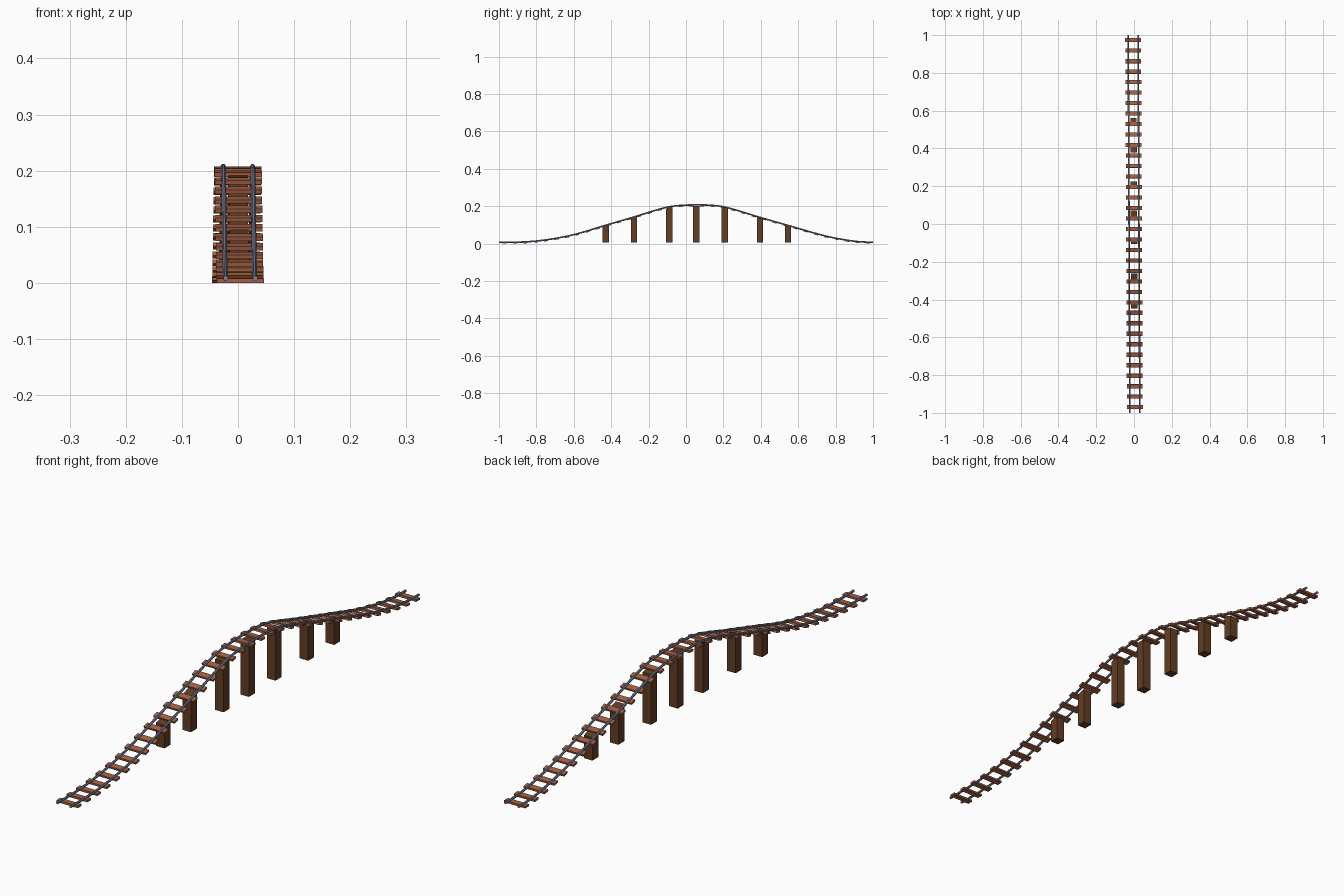
import bpy, bmesh, math
from mathutils import Vector, Matrix

if "Cube" in bpy.data.objects:
    bpy.data.objects.remove(bpy.data.objects["Cube"])

# Side profile of the track bed: (y, z)
PROFILE = [(-1, .004), (-.87, .005), (-.75, .016), (-.6, .044), (-.43, .094),
           (-.28, .138), (-.1, .191), (0, .202), (.12, .202), (.21, .191),
           (.39, .138), (.55, .092), (.75, .036), (.9, .009), (1, .004)]


def slope_at(i):
    a, b = PROFILE[max(i - 1, 0)], PROFILE[min(i + 1, len(PROFILE) - 1)]
    return 0 if i in (0, len(PROFILE) - 1) else (b[1] - a[1]) / (b[0] - a[0])


def height(y):
    """Smooth cubic interpolation of the profile."""
    y = min(max(y, -1), 1)
    for i in range(len(PROFILE) - 1):
        (y0, z0), (y1, z1) = PROFILE[i], PROFILE[i + 1]
        if y <= y1:
            h = y1 - y0
            t = (y - y0) / h
            return ((2*t**3 - 3*t**2 + 1) * z0 + (t**3 - 2*t**2 + t) * h * slope_at(i)
                    + (3*t**2 - 2*t**3) * z1 + (t**3 - t**2) * h * slope_at(i + 1))


def frame(y):
    """Centre of the track and its pitch; the line runs slightly askew."""
    pitch = math.atan2(height(y + .01) - height(y - .01), .02)
    return Vector((-.0045 * y, y, height(y))), pitch


def material(name, color):
    m = bpy.data.materials.new(name)
    m.diffuse_color = (*color, 1)
    m.use_nodes = True
    m.node_tree.nodes["Principled BSDF"].inputs["Base Color"].default_value = m.diffuse_color
    return m


def finish(name, bm, mat):
    bmesh.ops.recalc_face_normals(bm, faces=bm.faces)
    me = bpy.data.meshes.new(name)
    bm.to_mesh(me)
    bm.free()
    me.materials.append(mat)
    ob = bpy.data.objects.new(name, me)
    bpy.context.collection.objects.link(ob)
    return ob


def box(name, size, matrix, mat):
    bm = bmesh.new()
    bmesh.ops.create_cube(bm, size=1, matrix=matrix @ Matrix.Diagonal((*size, 1)))
    return finish(name, bm, mat)


steel = material("blue_grey_steel", (.21, .23, .34))
tie_wood = material("red_brown_wood", (.37, .115, .053))
post_wood = material("dark_brown_wood", (.122, .047, .018))

# Rails: octagonal section swept along the profile
SIDES, RADIUS, STEPS = 8, .0046, 72
for name, x in (("left_rail", -.0262), ("right_rail", .0262)):
    bm = bmesh.new()
    rings = []
    for s in range(STEPS + 1):
        c, pitch = frame(-1 + 2 * s / STEPS)
        up = Vector((0, -math.sin(pitch), math.cos(pitch)))
        c = c + Vector((x, 0, 0)) + up * .004
        angles = [2 * math.pi * (k + .5) / SIDES for k in range(SIDES)]
        rings.append([bm.verts.new(c + RADIUS * (Vector((math.cos(a), 0, 0)) + up * math.sin(a)))
                      for a in angles])
    for a, b in zip(rings, rings[1:]):
        for k in range(SIDES):
            bm.faces.new((a[k], a[k - 1], b[k - 1], b[k]))
    bm.faces.new(rings[0])
    bm.faces.new(rings[-1])
    finish(name, bm, steel)

# Cross ties, tilted with the slope
TIES = 36
for i in range(TIES):
    c, pitch = frame(-.97 + 1.943 * i / (TIES - 1))
    box(f"tie_{i + 1}", (.084, .021, .0075),
        Matrix.Translation(c) @ Matrix.Rotation(pitch, 4, 'X'), tie_wood)

# Support posts, tops cut to the slope of the track
for i, y in enumerate((-.43, -.278, -.09, .055, .208, .396, .545)):
    c, pitch = frame(y)
    bottom, top = .005, c.z
    ob = box(f"support_post_{i + 1}", (.034, .034, top - bottom),
             Matrix.Translation((c.x, y, (top + bottom) / 2)), post_wood)
    for v in ob.data.vertices:
        if v.co.z > (top + bottom) / 2:
            v.co.z = height(v.co.y) - .001
